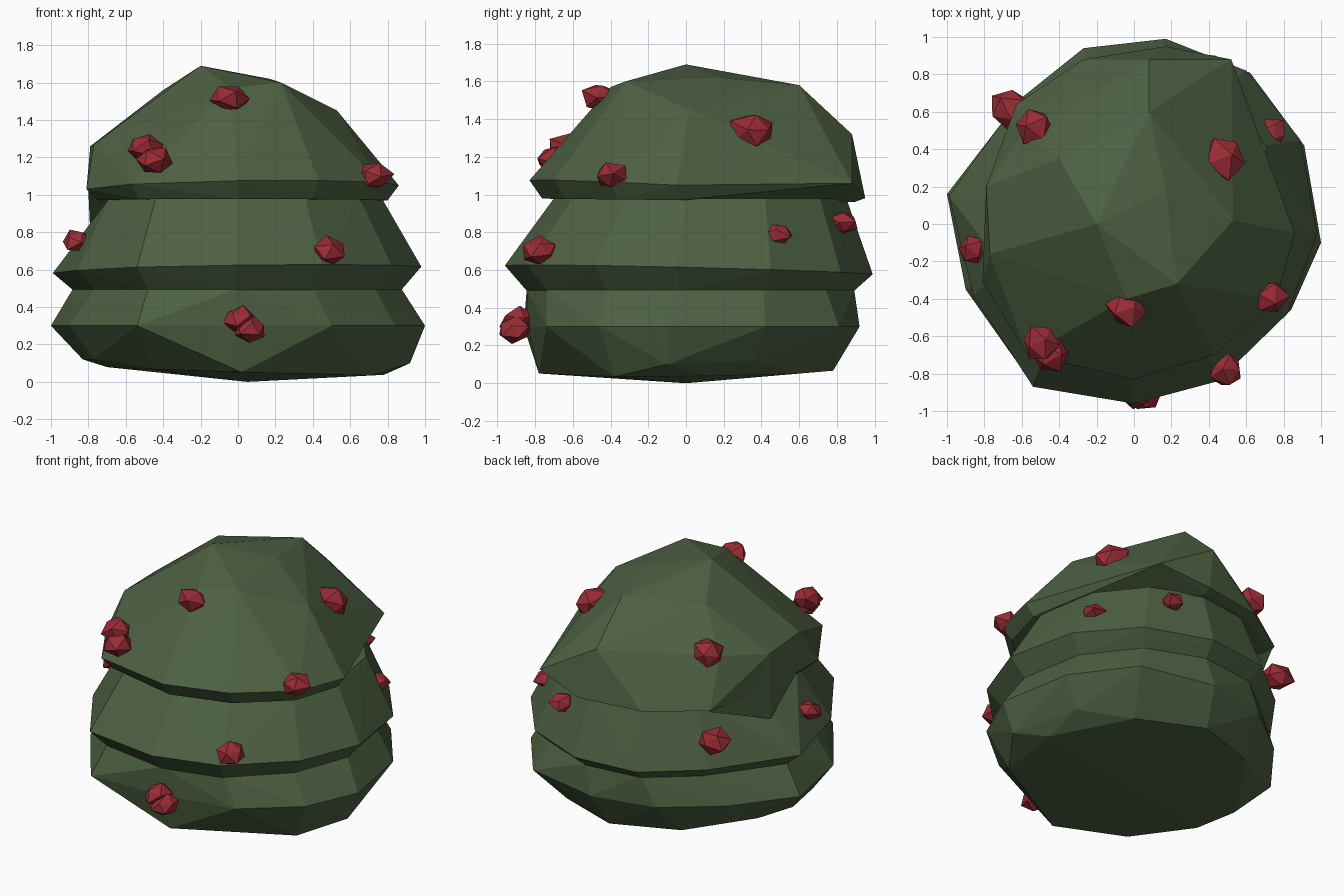
import bpy, bmesh, random
from mathutils import Vector, Matrix, Euler

random.seed(4)
cube = bpy.data.objects.get("Cube")
if cube:
    bpy.data.objects.remove(cube)


def make_material(name, rgb):
    mat = bpy.data.materials.new(name)
    mat.use_nodes = True
    mat.diffuse_color = (*rgb, 1)
    mat.node_tree.nodes["Principled BSDF"].inputs["Base Color"].default_value = (*rgb, 1)
    return mat


leaf_green = make_material("leaf_green", (0.075, 0.12, 0.055))
berry_red = make_material("berry_red", (0.32, 0.025, 0.035))


def finish(bm, name, material):
    bmesh.ops.recalc_face_normals(bm, faces=bm.faces)
    mesh = bpy.data.meshes.new(name)
    bm.to_mesh(mesh)
    bm.free()
    mesh.materials.append(material)
    obj = bpy.data.objects.new(name, mesh)
    bpy.context.collection.objects.link(obj)
    return obj


def ring(outline, z, scale=1.0, shift_y=0.0, tilt_x=0.0, tilt_y=0.0):
    """Scaled copy of a flat outline, placed on a slightly tilted plane."""
    return [Vector((x * scale, y * scale + shift_y, z + tilt_x * x + tilt_y * y))
            for x, y in outline]


def faceted_hull(name, points, material):
    bm = bmesh.new()
    for p in points:
        bm.verts.new(p)
    result = bmesh.ops.convex_hull(bm, input=bm.verts)
    loose = [v for v in result["geom_interior"] if isinstance(v, bmesh.types.BMVert)]
    bmesh.ops.delete(bm, geom=loose, context="VERTS")
    return finish(bm, name, material)


# Outlines of each foliage tier and of the waist between the upper two
base_outline = [(1, -.1), (.91, .42), (.62, .81), (.1, .92), (-.35, .82), (-.7, .55),
                (-1, .16), (-.9, -.35), (-.54, -.86), (0, -.84), (.5, -.74), (.84, -.46)]
middle_outline = [(.98, -.05), (.89, .45), (.6, .82), (.17, .99), (-.27, .94), (-.62, .66),
                  (-.99, .15), (-.86, -.38), (-.54, -.87), (0, -.96), (.45, -.84), (.82, -.48)]
waist_outline = [(.77, 0), (.7, .42), (.47, .71), (.14, .85), (-.21, .8), (-.49, .57),
                 (-.63, .14), (-.69, -.24), (-.44, -.62), (0, -.7), (.36, -.6), (.65, -.32)]
cap_outline = [(.86, -.05), (.17, .95), (-.27, .88), (-.63, .64),
               (-.78, .2), (-.81, -.31), (-.57, -.7), (0, -.83), (.43, -.7), (.76, -.4)]

# Lower tier, resting on a shallow faceted bottom
bottom_outline = [(.72, -.38), (.78, .1), (.5, .6), (.05, .78), (-.4, .62),
                  (-.7, .2), (-.7, -.2), (-.45, -.6), (.02, -.78)]
faceted_hull("lower_foliage",
             [Vector((.05, 0, 0)), Vector((-.83, 0, .12)), Vector((.92, -.1, .1))]
             + ring(bottom_outline, .06, 1, 0, -.03, .01)
             + ring(base_outline[1::2], .12, .86)
             + ring(base_outline, .3)
             + ring(middle_outline, .5, .89, .01), leaf_green)

# Middle tier
faceted_hull("middle_foliage",
             ring(middle_outline, .49, .89, .01)
             + ring(middle_outline, .6, 1, 0, .015, -.025)
             + ring(waist_outline, .98), leaf_green)

# Upper tier with shoulders and an uneven crown
shoulders = [(.52, .88, 1.06), (.08, .88, 1.32), (-.79, .2, 1.26), (-.6, .48, 1.3),
             (-.77, -.16, 1.27)]
crown = [(.53, .02, 1.45), (.08, .6, 1.58), (-.4, .35, 1.56), (-.2, 0, 1.69),
         (-.04, -.4, 1.57), (.23, -.32, 1.6), (.17, .18, 1.62)]
faceted_hull("upper_foliage",
             ring(cap_outline, .97, .93, .01, 0, -.01)
             + ring(cap_outline, 1.03, 1, 0, .02, -.055)
             + [Vector(p) for p in shoulders + crown], leaf_green)

# Wedge of foliage hanging from the upper tier's right side
faceted_hull("side_overhang",
             [(-.79, .2, 1.26), (-.79, .19, .8), (-.6, .48, 1.3), (-.62, .63, .97),
              (-.8, -.08, 1.02), (-.4, 0, 1)], leaf_green)

# Chunky berries: position and radius
berries = [(-.04, -.45, 1.51, .1), (-.5, -.63, 1.25, .095), (-.45, -.69, 1.18, .095),
           (.72, -.39, 1.1, .095), (.48, .35, 1.33, .125), (.49, -.77, .7, .09),
           (.74, .48, .79, .08), (.38, .83, .85, .075), (-.86, -.14, .75, .08),
           (-.53, .52, 1.32, .1), (-.66, .62, .77, .1), (0, -.89, .33, .09),
           (.07, -.91, .28, .085)]
for x, y, z, radius in berries:
    bm = bmesh.new()
    bmesh.ops.create_icosphere(bm, subdivisions=1, radius=radius)
    spin = Euler([random.uniform(0, 6) for _ in range(3)]).to_matrix().to_4x4()
    flatten = Matrix.Diagonal((1.1, 1.1, .85, 1))
    for v in bm.verts:
        v.co *= random.uniform(.8, 1.12)
    bmesh.ops.transform(bm, matrix=Matrix.Translation((x, y, z)) @ flatten @ spin, verts=bm.verts)
    finish(bm, "berry", berry_red)
